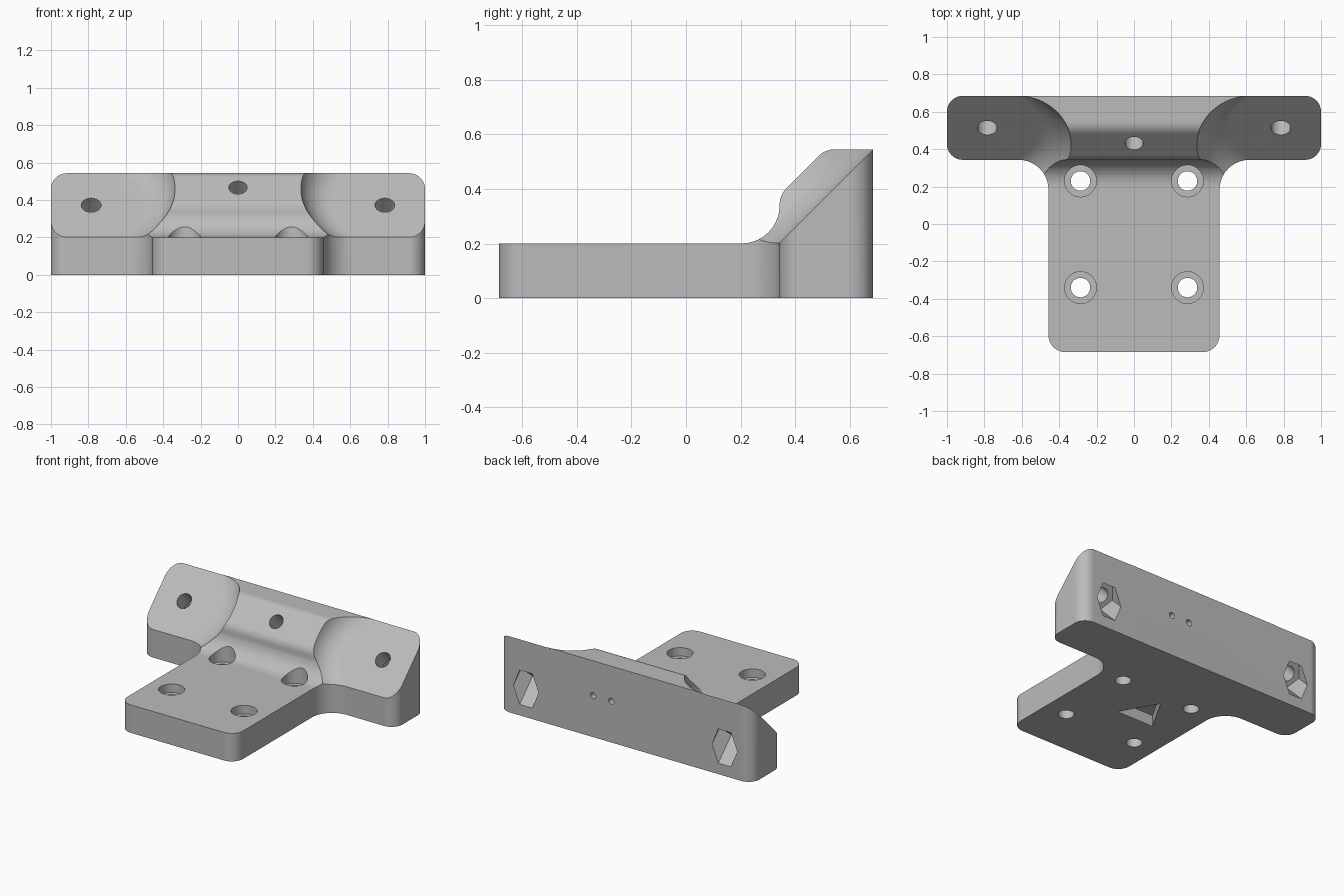
import bpy, bmesh
from math import sin, cos, pi, radians, tan
from mathutils import Matrix, Vector

cube = bpy.data.objects.get("Cube")
if cube:
    bpy.data.objects.remove(cube, do_unlink=True)


def add_object(name, bm, matrix):
    bmesh.ops.recalc_face_normals(bm, faces=bm.faces)
    bm.transform(matrix)
    mesh = bpy.data.meshes.new(name)
    bm.to_mesh(mesh)
    bm.free()
    obj = bpy.data.objects.new(name, mesh)
    bpy.context.collection.objects.link(obj)
    return obj


def rounded(corners, steps=10):
    """Polygon from (x, y, radius) corners with tangent arcs."""
    out = []
    for i, (x, y, r) in enumerate(corners):
        p = Vector((x, y))
        if r == 0:
            out.append(p)
            continue
        a = (Vector(corners[i - 1][:2]) - p).normalized()
        b = (Vector(corners[(i + 1) % len(corners)][:2]) - p).normalized()
        half = a.angle(b) / 2
        start, end = p + a * r / tan(half), p + b * r / tan(half)
        centre = p + (a + b).normalized() * r / sin(half)
        sweep = (start - centre).angle_signed(end - centre)
        for k in range(steps + 1):
            # angle_signed is clockwise positive
            out.append(centre + Matrix.Rotation(-sweep * k / steps, 2) @ (start - centre))
    return out


def circle(r, n=40):
    return [(r * cos(2 * pi * k / n), r * sin(2 * pi * k / n)) for k in range(n)]


def prism(name, pts, low, high, matrix=Matrix()):
    bm = bmesh.new()
    rings = [[bm.verts.new((p[0], p[1], z)) for p in pts] for z in (low, high)]
    bm.faces.new(rings[0])
    bm.faces.new(rings[1])
    for i in range(len(pts)):
        bm.faces.new((rings[0][i - 1], rings[0][i], rings[1][i], rings[1][i - 1]))
    return add_object(name, bm, matrix)


def lathe(name, pts, matrix, n=96):
    bm = bmesh.new()
    verts = [bm.verts.new((r, 0, z)) for r, z in pts]
    edges = [bm.edges.new(pair) for pair in zip(verts, verts[1:])]
    bmesh.ops.spin(bm, geom=verts + edges, cent=(0, 0, 0), axis=(0, 0, 1),
                   angle=2 * pi, steps=n)
    bmesh.ops.remove_doubles(bm, verts=bm.verts, dist=1e-5)
    return add_object(name, bm, matrix)


def combine(target, tool, operation):
    mod = target.modifiers.new(tool.name, 'BOOLEAN')
    mod.operation, mod.solver, mod.object = operation, 'EXACT', tool
    bpy.context.view_layer.objects.active = target
    bpy.ops.object.modifier_apply(modifier=mod.name)
    bpy.data.objects.remove(tool, do_unlink=True)


def cut(tool):
    combine(bracket, tool, 'DIFFERENCE')


# T-shaped outline, mirrored from its right half
half = [(0.457, -0.685, 0.09), (0.457, 0.343, 0.16), (1, 0.343, 0.085), (1, 0.685, 0.085)]
outline = half + [(-x, y, r) for x, y, r in reversed(half)]
bracket = prism("mounting_bracket", rounded(outline), -0.1, 1)

# Side profile: flat plate, concave fillet, sloped rib
profile = [(-0.8, 0, 0), (0.8, 0, 0), (0.8, 0.545, 0), (0.51, 0.545, 0.085),
           (0.343, 0.378, 0.085), (0.343, 0.2, 0.14), (-0.8, 0.2, 0)]
along_x = Matrix(((0, 0, 1, 0), (1, 0, 0, 0), (0, 1, 0, 0), (0, 0, 0, 1)))
combine(bracket, prism("side_profile", rounded(profile), -1.2, 1.2, along_x), 'INTERSECT')

# Sloped seats on both arms, each with a bolt hole and a nut pocket
tilt = Matrix.Rotation(radians(45), 4, 'X')
flat, blend = 0.285, 0.17
seat = [(0, 0), (flat, 0)]
seat += [(flat + blend * sin(a), blend - blend * cos(a))
         for a in (pi / 2 * k / 12 for k in range(1, 13))]
seat += [(flat + blend, 0.7), (0, 0.7)]
for side in (-1, 1):
    frame = Matrix.Translation((side * 0.785, 0.514, 0.372)) @ tilt
    cut(lathe("seat_cutter", seat, frame))
    cut(prism("bolt_cutter", circle(0.053), -0.5, 0.1, frame))
    cut(prism("nut_cutter", circle(0.1, 6), -0.5, -0.12, frame))

# Centre hole in the rib
cut(prism("centre_cutter", circle(0.049), -0.2, 0.1,
          Matrix.Translation((0, 0.432, 0.466)) @ tilt))

# Counterbored screw holes in the plate
for x in (-0.286, 0.286):
    for y in (-0.34, 0.23):
        place = Matrix.Translation((x, y, 0))
        cut(prism("screw_cutter", circle(0.052), -0.1, 0.4, place))
        cut(prism("counterbore_cutter", circle(0.085), 0.14, 0.5, place))

# Two small holes in the back
for x in (0.11, 0.255):
    cut(prism("back_cutter", circle(0.022, 24), -0.1, 0.15,
              Matrix.Translation((x, 0.685, 0.295)) @ Matrix.Rotation(pi / 2, 4, 'X')))

# Triangular pocket underneath
cut(prism("pocket_cutter", circle(0.17, 3), -0.1, 0.08,
          Matrix.Translation((-0.093, -0.015, 0)) @ Matrix.Rotation(pi / 2, 4, 'Z')))

# Grey finish
grey = bpy.data.materials.new("grey")
grey.use_nodes = True
colour = (0.5, 0.5, 0.5, 1)
grey.diffuse_color = colour
grey.node_tree.nodes["Principled BSDF"].inputs["Base Color"].default_value = colour
bracket.data.materials.clear()
bracket.data.materials.append(grey)
for poly in bracket.data.polygons:
    poly.material_index = 0

# Smooth curves with sharp edges
bpy.ops.object.select_all(action='DESELECT')
bracket.select_set(True)
bpy.context.view_layer.objects.active = bracket
bpy.ops.object.shade_smooth_by_angle(angle=radians(25))
weighted = bracket.modifiers.new("weighted_normals", 'WEIGHTED_NORMAL')
weighted.keep_sharp = True
